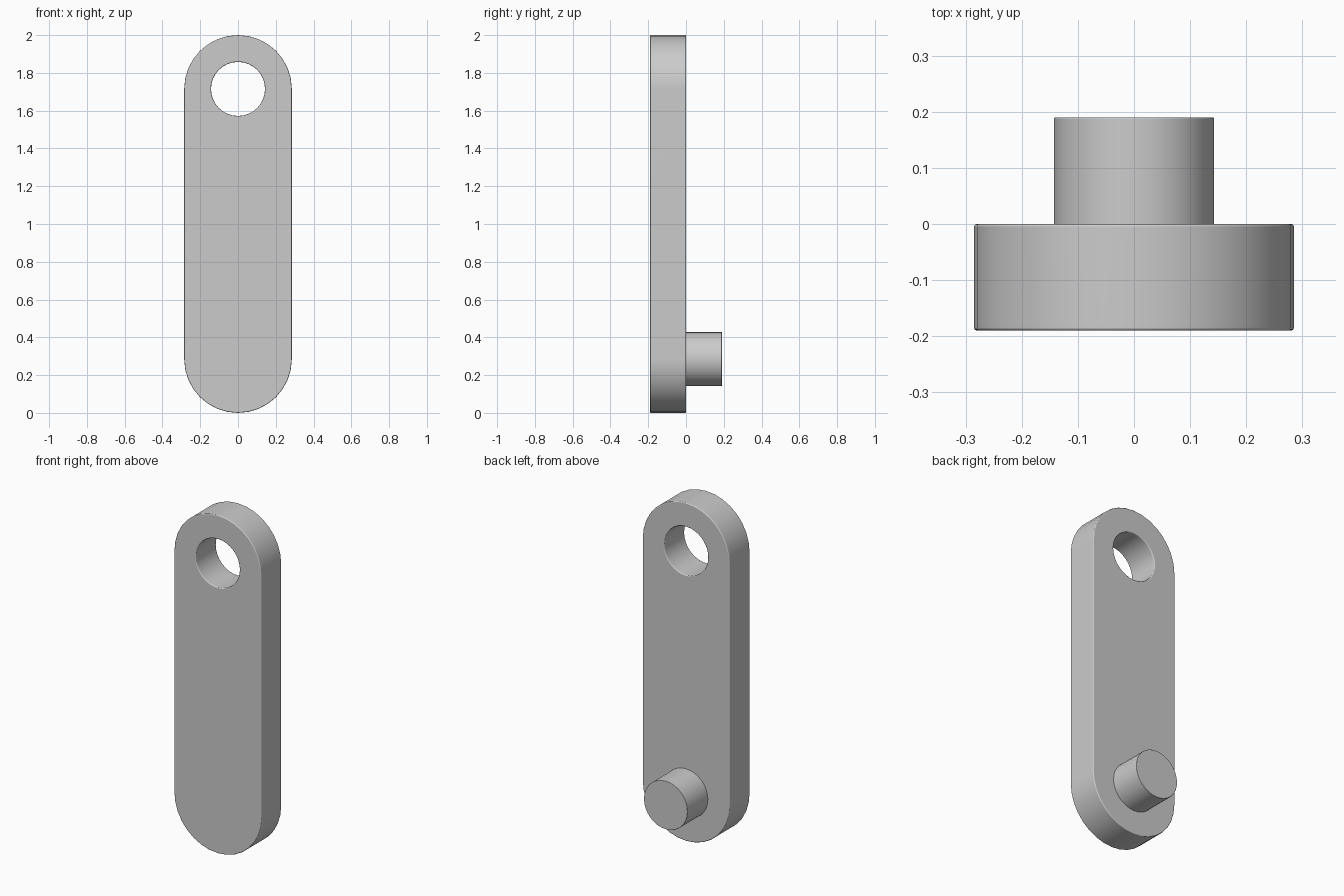
import bpy
import bmesh
from math import cos, sin, pi, radians

cube = bpy.data.objects.get("Cube")
if cube:
    bpy.data.objects.remove(cube, do_unlink=True)

THICK = 0.19
R_END = 0.285
R_HOLE = 0.143
LOW, HIGH = R_END, 2 - R_END
ROUND = 0.036
SEGS = 32

grey = bpy.data.materials.new("grey_plastic")
grey.use_nodes = True
GREY = (0.6, 0.6, 0.6, 1)
grey.diffuse_color = GREY
grey.node_tree.nodes["Principled BSDF"].inputs["Base Color"].default_value = GREY


def arc(radius, z, start, end, steps):
    angles = [start + (end - start) * i / steps for i in range(steps + 1)]
    return [(radius * cos(a), z + radius * sin(a)) for a in angles]


def extruded(name, loops, y0, y1, round_start=True):
    """Fill closed x-z loops, extrude along y and round the rims."""
    bm = bmesh.new()
    edges = []
    for loop in loops:
        verts = [bm.verts.new((x, y0, z)) for x, z in loop]
        edges += [bm.edges.new((v, verts[i - 1])) for i, v in enumerate(verts)]
    bmesh.ops.triangle_fill(bm, edges=edges, use_beauty=True)
    result = bmesh.ops.extrude_face_region(bm, geom=bm.faces[:], use_keep_orig=True)
    moved = [g for g in result["geom"] if isinstance(g, bmesh.types.BMVert)]
    bmesh.ops.translate(bm, verts=moved, vec=(0, y1 - y0, 0))
    bmesh.ops.recalc_face_normals(bm, faces=bm.faces[:])
    # Rounded rims on the flat ends
    rims = [e for e in bm.edges if e.calc_face_angle(0) > radians(60)
            and (round_start or e.verts[0].co.y > (y0 + y1) / 2)]
    bmesh.ops.bevel(bm, geom=rims, offset=ROUND, segments=5, profile=0.5,
                    affect='EDGES', clamp_overlap=True)
    bmesh.ops.dissolve_limit(bm, angle_limit=radians(0.5),
                             verts=bm.verts[:], edges=bm.edges[:])
    mesh = bpy.data.meshes.new(name)
    bm.to_mesh(mesh)
    bm.free()
    mesh.materials.append(grey)
    obj = bpy.data.objects.new(name, mesh)
    bpy.context.collection.objects.link(obj)
    bpy.ops.object.select_all(action='DESELECT')
    obj.select_set(True)
    bpy.context.view_layer.objects.active = obj
    bpy.ops.object.shade_smooth_by_angle(angle=radians(40))
    # Keep the broad flat faces flat
    weighted = obj.modifiers.new("weighted_normals", 'WEIGHTED_NORMAL')
    weighted.keep_sharp = True
    return obj


# Long link plate with rounded ends and a round hole at the top
outline = arc(R_END, HIGH, 0, pi, SEGS // 2) + arc(R_END, LOW, pi, 2 * pi, SEGS // 2)
hole = arc(R_HOLE, HIGH, 0, 2 * pi, SEGS)[:-1]
extruded("link_plate", [outline, hole], -THICK, 0)

# Pin on the back, at the bottom end
pin = arc(R_HOLE, LOW, 0, 2 * pi, SEGS)[:-1]
extruded("link_pin", [pin], -0.02, THICK, round_start=False)
